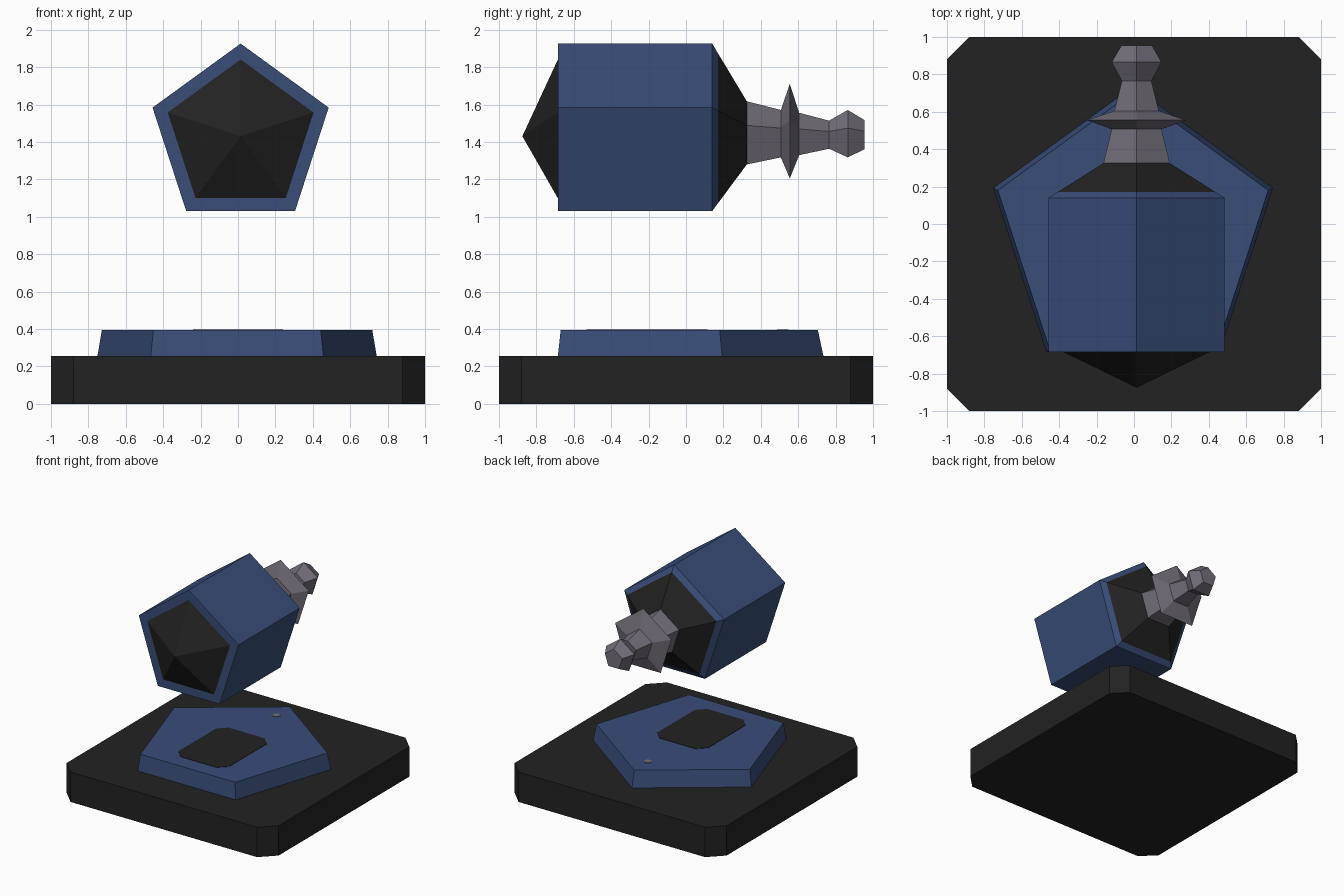
import bpy, bmesh, math

if "Cube" in bpy.data.objects:
    bpy.data.objects.remove(bpy.data.objects["Cube"])


def mat(name, rgb):
    m = bpy.data.materials.new(name)
    m.diffuse_color = (*rgb, 1)
    m.use_nodes = True
    m.node_tree.nodes["Principled BSDF"].inputs["Base Color"].default_value = m.diffuse_color
    return m


BLACK = mat("black", (0.016, 0.016, 0.016))
BLUE = mat("dark blue", (0.041, 0.075, 0.19))
GREY = mat("warm grey", (0.17, 0.155, 0.19))


def loft(name, rings, mats, ring_mats=None):
    """Skin a list of point rings, cap the ends; ring_mats gives a material per band."""
    bm = bmesh.new()
    vs = [[bm.verts.new(p) for p in r] for r in rings]
    for i, (a, b) in enumerate(zip(vs, vs[1:])):
        n = max(len(a), len(b))
        for k in range(n):
            j = (k + 1) % n
            if len(a) == 1:
                f = bm.faces.new((a[0], b[k], b[j]))
            else:
                f = bm.faces.new((a[k], a[j], b[j], b[k]))
            f.material_index = ring_mats[i] if ring_mats else 0
    for r, band in ((vs[0], 0), (vs[-1], -1)):
        if len(r) > 2:
            f = bm.faces.new(r)
            f.material_index = ring_mats[band] if ring_mats else 0
    bmesh.ops.recalc_face_normals(bm, faces=bm.faces)
    me = bpy.data.meshes.new(name)
    bm.to_mesh(me)
    bm.free()
    for m in mats:
        me.materials.append(m)
    ob = bpy.data.objects.new(name, me)
    bpy.context.collection.objects.link(ob)
    return ob


def poly(n, r):
    return [(r * math.sin(2 * math.pi * k / n), r * math.cos(2 * math.pi * k / n)) for k in range(n)]


def flat_ring(n, r, cx, cy, z):
    return [(cx + u, cy + v, z) for u, v in poly(n, r)]


def upright_ring(r, y, cx=0.014, cz=1.431):
    if r == 0:
        return [(cx, y, cz)]
    return [(cx + u, y, cz + v) for u, v in poly(5, r)]


def cut_rect(hx, hy, c, cy, z):
    """Rectangle with cut corners."""
    pts = [(hx, -hy + c), (hx, hy - c), (hx - c, hy), (-hx + c, hy),
           (-hx, hy - c), (-hx, -hy + c), (-hx + c, -hy), (hx - c, -hy)]
    return [(x, y + cy, z) for x, y in pts]


# Square base with cut corners
loft("base", [cut_rect(1, 1, 0.12, 0, z) for z in (0, 0.255)], [BLACK])

# Tapered five-sided pedestal
loft("pedestal", [flat_ring(5, 0.785, -0.005, -0.05, 0.255),
                  flat_ring(5, 0.76, -0.005, -0.055, 0.395)], [BLUE])

# Thin inlays on the pedestal top
loft("pedestal_panel", [cut_rect(0.24, 0.323, 0.07, -0.208, z) for z in (0.393, 0.398)], [BLACK])
loft("pedestal_dot", [flat_ring(5, 0.034, 0, 0.515, z) for z in (0.393, 0.398)], [GREY])

# Floating five-sided body: pointed front, blue shell, black rear cone
body = [(0, -0.875), (0.41, -0.685), (0.495, -0.685), (0.495, 0.14), (0.443, 0.171), (0.187, 0.325)]
loft("floating_body", [upright_ring(r, y) for r, y in body], [BLACK, BLUE], [0, 1, 1, 1, 0])

# Turned rear handle with a flange and knob
handle = [(0.187, 0.324), (0.14, 0.507), (0.279, 0.555), (0.125, 0.605),
          (0.083, 0.765), (0.14, 0.865), (0.086, 0.955)]
loft("rear_handle", [upright_ring(r, y) for r, y in handle], [GREY])
